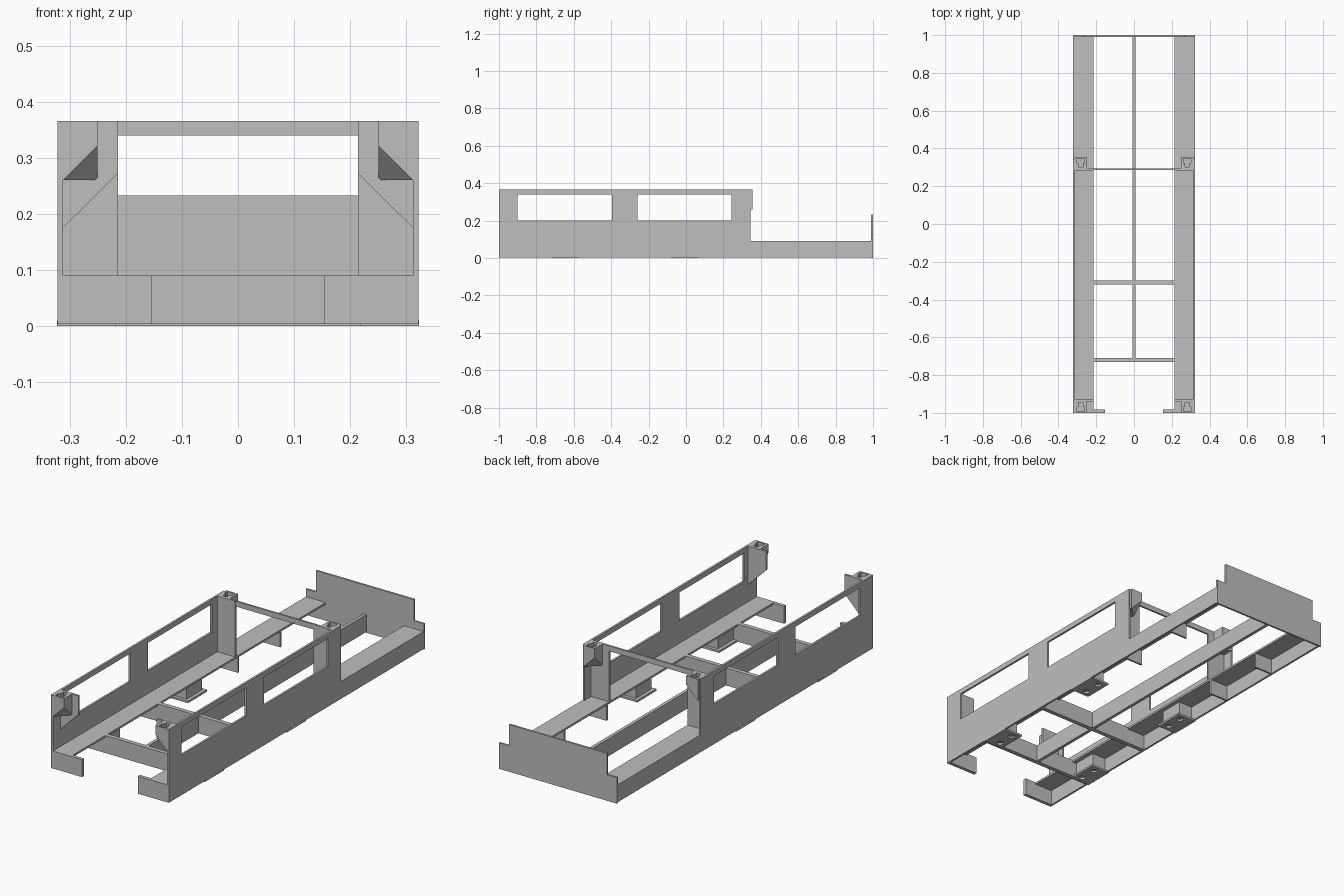
import bpy, bmesh, math
from mathutils import Vector

if "Cube" in bpy.data.objects:
    bpy.data.objects.remove(bpy.data.objects["Cube"])

grey = bpy.data.materials.new("body_grey")
grey.diffuse_color = (0.52, 0.52, 0.52, 1)
grey.use_nodes = True
grey.node_tree.nodes["Principled BSDF"].inputs["Base Color"].default_value = grey.diffuse_color


def finish(name, bm, mirror):
    bmesh.ops.recalc_face_normals(bm, faces=bm.faces[:])
    me = bpy.data.meshes.new(name)
    bm.to_mesh(me)
    bm.free()
    me.materials.append(grey)
    ob = bpy.data.objects.new(name, me)
    bpy.context.collection.objects.link(ob)
    if mirror:
        ob.modifiers.new("both_sides", 'MIRROR')
    return ob


def prism(name, pts, axis, a, b, mirror=True):
    """Extrude a 2D outline along x, y or z from a to b."""
    place = {'x': lambda p, t: (t, p[0], p[1]),
             'y': lambda p, t: (p[0], t, p[1]),
             'z': lambda p, t: (p[0], p[1], t)}[axis]
    bm = bmesh.new()
    f = bm.faces.new([bm.verts.new(place(p, a)) for p in pts])
    ext = bmesh.ops.extrude_face_region(bm, geom=[f])
    move = Vector(place((0, 0), b - a))
    bmesh.ops.translate(bm, vec=move, verts=[v for v in ext['geom'] if isinstance(v, bmesh.types.BMVert)])
    return finish(name, bm, mirror)


def box(name, x, y, z, mirror=True):
    return prism(name, [(x[0], y[0]), (x[1], y[0]), (x[1], y[1]), (x[0], y[1])],
                 'z', z[0], z[1], mirror)


def cut(ob, cutter):
    """Subtract the cutter from the unmirrored mesh, then discard it."""
    mod = ob.modifiers.new("cut", 'BOOLEAN')
    mod.operation, mod.solver, mod.object = 'DIFFERENCE', 'EXACT', cutter
    cutter.hide_render = True
    bpy.context.view_layer.objects.active = ob
    if len(ob.modifiers) > 1:
        bpy.ops.object.modifier_move_to_index(modifier="cut", index=0)
    bpy.ops.object.modifier_apply(modifier="cut")
    bpy.data.objects.remove(cutter)


W, IN, EDGE = 0.322, 0.312, 0.214   # outer wall, wall inside, ledge edge

# Side walls with two windows each
wall = prism("side_wall", [(-1, 0.004), (0.99, 0.004), (0.99, 0.09), (0.345, 0.09),
                           (0.345, 0.366), (-1, 0.366)], 'x', IN, W)
for y in ((-0.9, -0.395), (-0.258, 0.242)):
    cut(wall, box("window_cutter", (0.3, 0.34), y, (0.202, 0.341), False))

# Floor ledges along the walls
box("floor_ledge", (EDGE, IN), (-0.985, 0.99), (0.08, 0.09))

# Stepped tail plate and front skirts
prism("tail_plate", [(-W, 0), (W, 0), (W, 0.128), (0.268, 0.128), (0.268, 0.233),
                     (-0.268, 0.233), (-0.268, 0.128), (-W, 0.128)], 'y', 0.99, 1, False)
box("front_skirt", (0.153, IN), (-1, -0.983), (0.004, 0.09))

# Chassis beams
box("centre_beam", (-0.008, 0.008), (-0.71, 0.99), (0.004, 0.09), False)
for y in (-0.31, -0.72):
    box("cross_beam", (-EDGE, EDGE), (y - 0.011, y + 0.011), (0.004, 0.09), False)
    box("cross_beam_end", (EDGE, IN), (y - 0.011, y + 0.011), (0.004, 0.08))

# Partitions under the ledges
for y in (0.64, 0.31):
    box("ledge_partition", (EDGE, IN), (y - 0.005, y + 0.005), (0.004, 0.08))

# Mounting pads with bolt holes and a block above
for y in (-0.645, -0.005):
    pad = box("mount_pad", (0.218, W + 0.0005), (y - 0.075, y + 0.075), (0, 0.01))
    for dy in (-0.042, 0.042):
        ring = [(0.255 + 0.016 * math.cos(i * math.pi / 8),
                 y + dy + 0.016 * math.sin(i * math.pi / 8)) for i in range(16)]
        cut(pad, prism("bolt_cutter", ring, 'z', -0.01, 0.02, False))
    box("mount_block", (0.235, IN), (y - 0.06, y + 0.06), (0.0095, 0.08))

# Roof bar and post panels
box("roof_bar", (-EDGE, EDGE), (0.285, 0.294), (0.34, 0.366), False)
box("rear_post_panel", (EDGE, IN), (0.284, 0.294), (0.09, 0.366))
prism("front_post_panel", [(IN, 0.175), (IN, 0.366), (EDGE, 0.366), (EDGE, 0.272)],
      'y', -0.94, -0.93)

# Corner blocks with an angled underside and a T-shaped socket on top
for name, y_out, y_in in (("front_corner_block", -1, -0.935), ("rear_corner_block", 0.356, 0.29)):
    s = 1 if y_in > y_out else -1
    bm = bmesh.new()
    bmesh.ops.create_cube(bm, size=1)
    for v in bm.verts:
        v.co = (0.25 if v.co.x < 0 else IN + 0.002,
                y_out if v.co.y < 0 else y_in,
                0.26 if v.co.z < 0 else 0.366)
    a, b, c = Vector((0.25, y_out, 0.322)), Vector((IN, y_out, 0.26)), Vector((0.25, y_in, 0.26))
    n = (b - a).cross(c - a).normalized()
    if n.z > 0:
        n = -n
    r = bmesh.ops.bisect_plane(bm, geom=bm.verts[:] + bm.edges[:] + bm.faces[:], dist=1e-5,
                               plane_co=a, plane_no=n, clear_outer=True)
    bmesh.ops.holes_fill(bm, edges=[e for e in bm.edges if e.is_boundary])
    block = finish(name, bm, True)
    y0, y1, y2 = y_out + s * 0.008, y_out + s * 0.032, y_out + s * 0.055
    cut(block, prism("socket_cutter", [(0.262, y0), (0.302, y0), (0.302, y1), (0.293, y1),
                                       (0.293, y2), (0.271, y2), (0.271, y1), (0.262, y1)],
                     'z', 0.34, 0.38, False))
